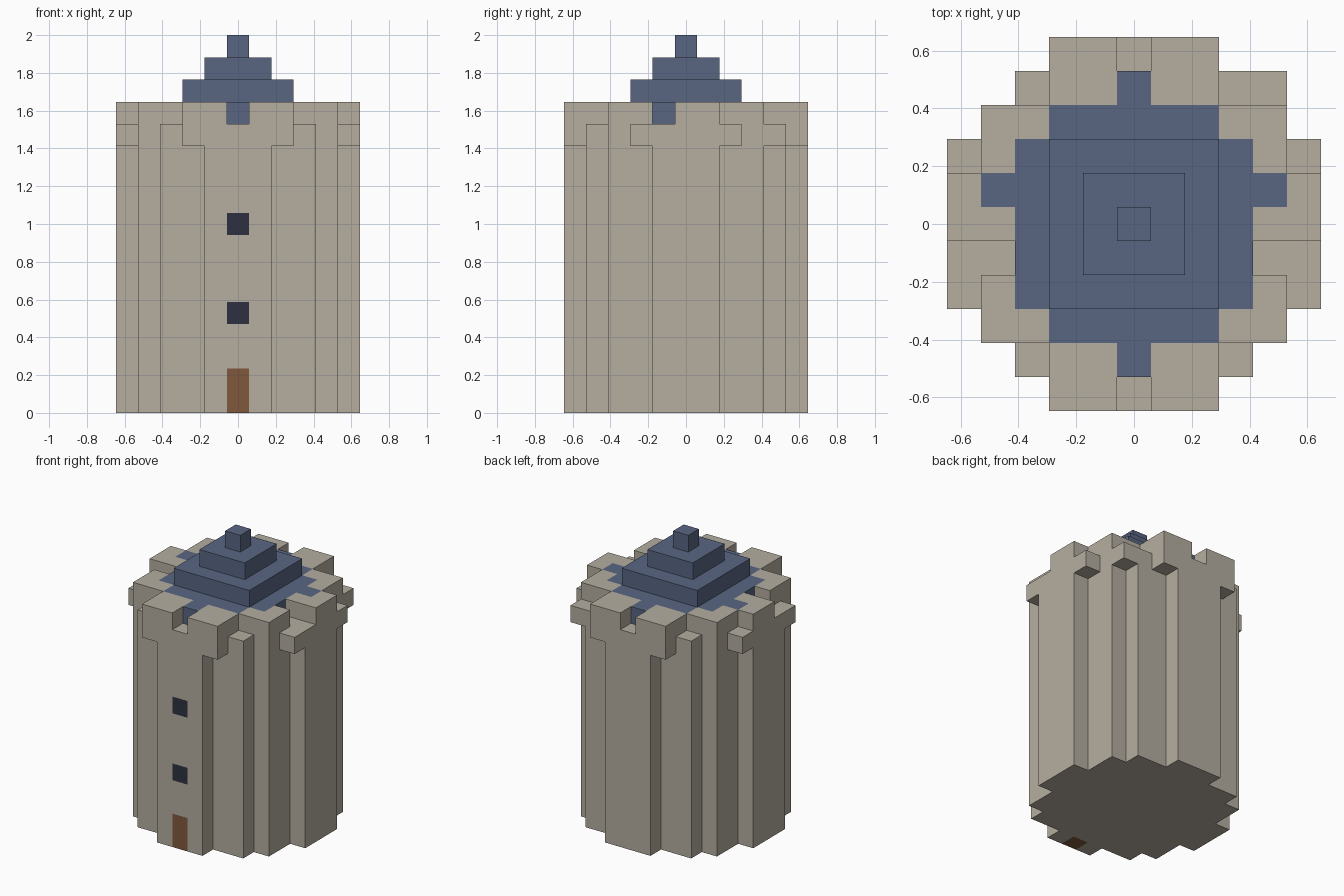
import bpy, bmesh
from mathutils import Vector
from math import radians

if "Cube" in bpy.data.objects:
    bpy.data.objects.remove(bpy.data.objects["Cube"])

U = 2 / 17          # block size: the tower is 17 blocks tall
R = range(-5, 6)


def disc(r2):
    return {(x, y) for x in R for y in R if x * x + y * y <= r2}


def square(n):
    return {(x, y) for x in range(-n, n + 1) for y in range(-n, n + 1)}


def stack(plan, z0, z1):
    return {(x, y, z) for x, y in plan for z in range(z0, z1)}


def mirror_x(plan):
    return plan | {(-x, y) for x, y in plan}


# Door and windows, set flush in the front wall
door = stack({(0, -5)}, 0, 2)
windows = {(0, -5, 4), (0, -5, 8)}

# Stepped roof, with four tabs reaching into the parapet
roof_base = {(x, y) for x, y in square(3) if abs(x * y) < 9}
roof_base |= {(0, 4), (0, -4), (4, 1), (-4, 1)}
roof = stack(roof_base, 13, 14)
for level, n in ((14, 2), (15, 1), (16, 0)):
    roof |= stack(square(n), level, level + 1)

# Round wall with a slightly wider ledge on top
wall = (stack(disc(27), 0, 12) | stack(disc(29) | {(4, 4)}, 12, 13)) - door - windows

# Battlements standing on the ledge
merlons = {(4, 0), (5, 0), (5, 1)}
for s in (-1, 1):
    merlons |= {(x, s * y) for x in (1, 2) for y in (4, 5)}
    merlons |= {(3, s * 3), (4, s * 3), (4, s * 2)}
battlements = stack(mirror_x(merlons), 13, 14)

solid = wall | door | windows | roof | battlements
AXES = [Vector(a) for a in ((1, 0, 0), (0, 1, 0), (0, 0, 1))]


def build(name, cells, color):
    """Skin the exposed sides of the blocks, then merge coplanar faces."""
    bm = bmesh.new()
    for c in sorted(cells):
        mid = Vector((c[0], c[1], c[2] + 0.5))
        for i in range(3):
            for s in (-1, 1):
                n = AXES[i] * s
                if tuple(int(a + b) for a, b in zip(c, n)) in solid:
                    continue
                u, v = AXES[(i + 1) % 3] * s, AXES[(i + 2) % 3]
                bm.faces.new([bm.verts.new((mid + (n + u * a + v * b) / 2) * U)
                              for a, b in ((-1, -1), (1, -1), (1, 1), (-1, 1))])
    bmesh.ops.remove_doubles(bm, verts=bm.verts, dist=1e-4)
    bmesh.ops.dissolve_limit(bm, angle_limit=radians(1), verts=bm.verts, edges=bm.edges)
    mesh = bpy.data.meshes.new(name)
    bm.to_mesh(mesh)
    bm.free()
    mat = bpy.data.materials.new(name)
    mat.diffuse_color = (*color, 1)
    mat.use_nodes = True
    mat.node_tree.nodes["Principled BSDF"].inputs["Base Color"].default_value = mat.diffuse_color
    mesh.materials.append(mat)
    bpy.context.collection.objects.link(bpy.data.objects.new(name, mesh))


STONE = (0.46, 0.42, 0.35)
build("tower_wall", wall, STONE)
build("battlements", battlements, STONE)
build("roof", roof, (0.098, 0.133, 0.223))
build("door", door, (0.22, 0.098, 0.048))
build("windows", windows, (0.026, 0.03, 0.053))
